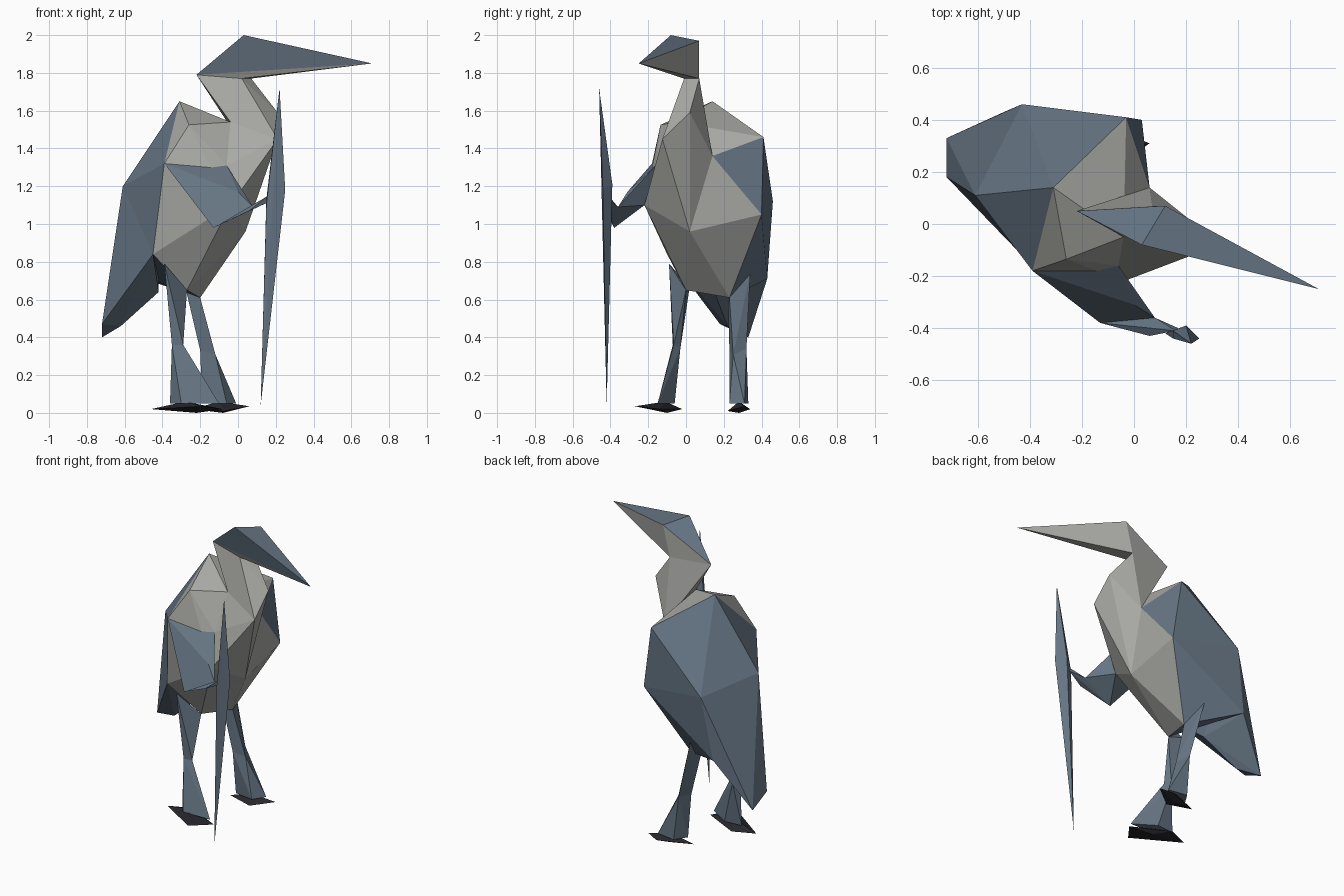
import bpy, bmesh
from mathutils import Vector

if "Cube" in bpy.data.objects:
    bpy.data.objects.remove(bpy.data.objects["Cube"])


def material(name, rgb):
    m = bpy.data.materials.new(name)
    m.diffuse_color = (*rgb, 1)
    m.use_nodes = True
    m.node_tree.nodes["Principled BSDF"].inputs["Base Color"].default_value = m.diffuse_color
    return m


BLUE = material("slate_blue", (0.13, 0.175, 0.225))
GREY = material("pale_grey", (0.40, 0.40, 0.38))
DARK = material("dark_foot", (0.02, 0.02, 0.025))


def facet(name, points, mat, second=None, marked=(), extra=None):
    """Flat faceted solid around points; faces touching a marked point
    (unless extra(face) says otherwise) get the second material."""
    bm = bmesh.new()
    for p in points:
        bm.verts.new(p)
    res = bmesh.ops.convex_hull(bm, input=bm.verts[:])
    junk = {g for g in res["geom_interior"] + res["geom_unused"]
            if isinstance(g, bmesh.types.BMVert)}
    bmesh.ops.delete(bm, geom=list(junk), context="VERTS")
    bmesh.ops.recalc_face_normals(bm, faces=bm.faces[:])
    keys = [Vector(p) for p in marked]
    for f in bm.faces:
        hit = any((v.co - k).length < 1e-4 for v in f.verts for k in keys)
        f.material_index = int(hit and not (extra and extra(f)))
    me = bpy.data.meshes.new(name)
    bm.to_mesh(me)
    bm.free()
    me.materials.append(mat)
    if second:
        me.materials.append(second)
    ob = bpy.data.objects.new(name, me)
    bpy.context.collection.objects.link(ob)
    return ob


# Landmarks shared by neighbouring parts
ridge = (-0.31, 0.14, 1.65)
far_shoulder = (-0.03, 0.41, 1.46)
far_wing = (-0.43, 0.46, 1.12)
far_side = (0.03, 0.40, 1.05)
far_hip = (-0.50, 0.43, 0.71)
near_shoulder = (-0.26, -0.135, 1.525)
near_wing = (-0.39, -0.18, 1.32)
near_hip = (-0.45, -0.10, 0.84)
back_mid = (-0.61, 0.11, 1.20)
breast_side = (-0.06, -0.16, 1.31)
breast_front = (-0.04, -0.22, 1.10)
neck_side = (0.06, 0.14, 1.36)
neck_pit = (-0.04, -0.05, 1.54)
throat = (0.21, 0.02, 1.59)
throat_side = (0.21, -0.125, 1.45)
keel = (0.04, 0.02, 0.96)
belly_near = (-0.27, 0.0, 0.65)
belly_far = (-0.20, 0.23, 0.61)
nape = (-0.22, 0.05, 1.79)
chin, chin_far = (0.02, -0.01, 1.77), (0.07, 0.07, 1.77)


def mantle(face):
    """Far flank and back stay blue."""
    c = face.calc_center_median()
    return c.y > 0.3 or c.x < -0.38


# Torso: pale breast, blue mantle
facet("torso",
      [ridge, far_shoulder, far_wing, far_side, far_hip, near_shoulder, near_wing,
       near_hip, back_mid, breast_side, breast_front, neck_side, neck_pit, keel,
       belly_near, belly_far],
      BLUE, GREY,
      [near_shoulder, breast_side, breast_front, neck_side, neck_pit, keel], mantle)

# Tail
facet("tail",
      [back_mid, far_wing, near_hip, far_hip, (-0.72, 0.18, 0.47),
       (-0.72, 0.33, 0.40), (-0.62, 0.22, 0.46), (-0.42, 0.15, 0.64)], BLUE)

# Breast bulge and neck
facet("breast", [throat, throat_side, neck_side, keel, breast_side,
                 breast_front, neck_pit], GREY)
facet("neck", [nape, chin, chin_far, throat, throat_side, neck_pit, neck_side], GREY)

# Head and beak: blue crown, pale underside
facet("head", [nape, (0.03, -0.08, 2.0), (0.12, 0.07, 1.97), chin, chin_far,
               (0.71, -0.25, 1.85)], BLUE, GREY, [chin, chin_far])

# Near wing held out, and its long feather blade
elbow, crook, wrist = (-0.13, -0.38, 0.98), (0.0, -0.31, 1.17), (0.08, -0.36, 1.09)
facet("upper_wing", [near_wing, breast_side, breast_front, elbow, crook, wrist], BLUE)
facet("fore_wing", [elbow, wrist, (0.06, -0.43, 1.07),
                    (0.17, -0.40, 1.12), (0.16, -0.41, 1.15)], BLUE)
facet("wing_blade", [(0.22, -0.46, 1.72), (0.25, -0.44, 1.18), (0.20, -0.39, 1.21),
                     (0.15, -0.41, 1.13), (0.15, -0.44, 1.10), (0.12, -0.42, 0.04)], BLUE)

# Legs: thigh to knee, then knee to flared ankle, then dark foot
legs = {
    "near": ([(-0.39, -0.09, 0.79), (-0.27, 0.0, 0.65), (-0.36, 0.02, 0.67)],
             [(-0.35, -0.07, 0.36), (-0.29, -0.065, 0.36), (-0.32, -0.03, 0.34)],
             [(-0.36, -0.07, 0.05), (-0.30, -0.15, 0.05), (-0.10, -0.15, 0.05),
              (-0.24, -0.06, 0.05)],
             [(-0.46, -0.08, 0.02), (-0.32, -0.02, 0.02), (-0.08, -0.14, 0.02),
              (-0.18, -0.27, 0.035), (-0.22, -0.10, 0.0), (-0.28, -0.11, 0.06)]),
    "far": ([(-0.28, 0.22, 0.67), (-0.20, 0.23, 0.61), (-0.27, 0.34, 0.74)],
            [(-0.20, 0.23, 0.33), (-0.12, 0.25, 0.31), (-0.17, 0.32, 0.34)],
            [(-0.19, 0.25, 0.05), (-0.06, 0.23, 0.05), (-0.01, 0.31, 0.05),
             (-0.14, 0.33, 0.05)],
            [(-0.24, 0.26, 0.02), (-0.07, 0.22, 0.01), (0.06, 0.31, 0.035),
             (-0.02, 0.34, 0.02), (-0.08, 0.28, 0.0), (-0.10, 0.28, 0.06)]),
}
for side, (hip, knee, ankle, foot) in legs.items():
    facet(side + "_thigh", hip + knee, BLUE)
    facet(side + "_shin", knee + ankle, BLUE)
    facet(side + "_foot", foot, DARK)
